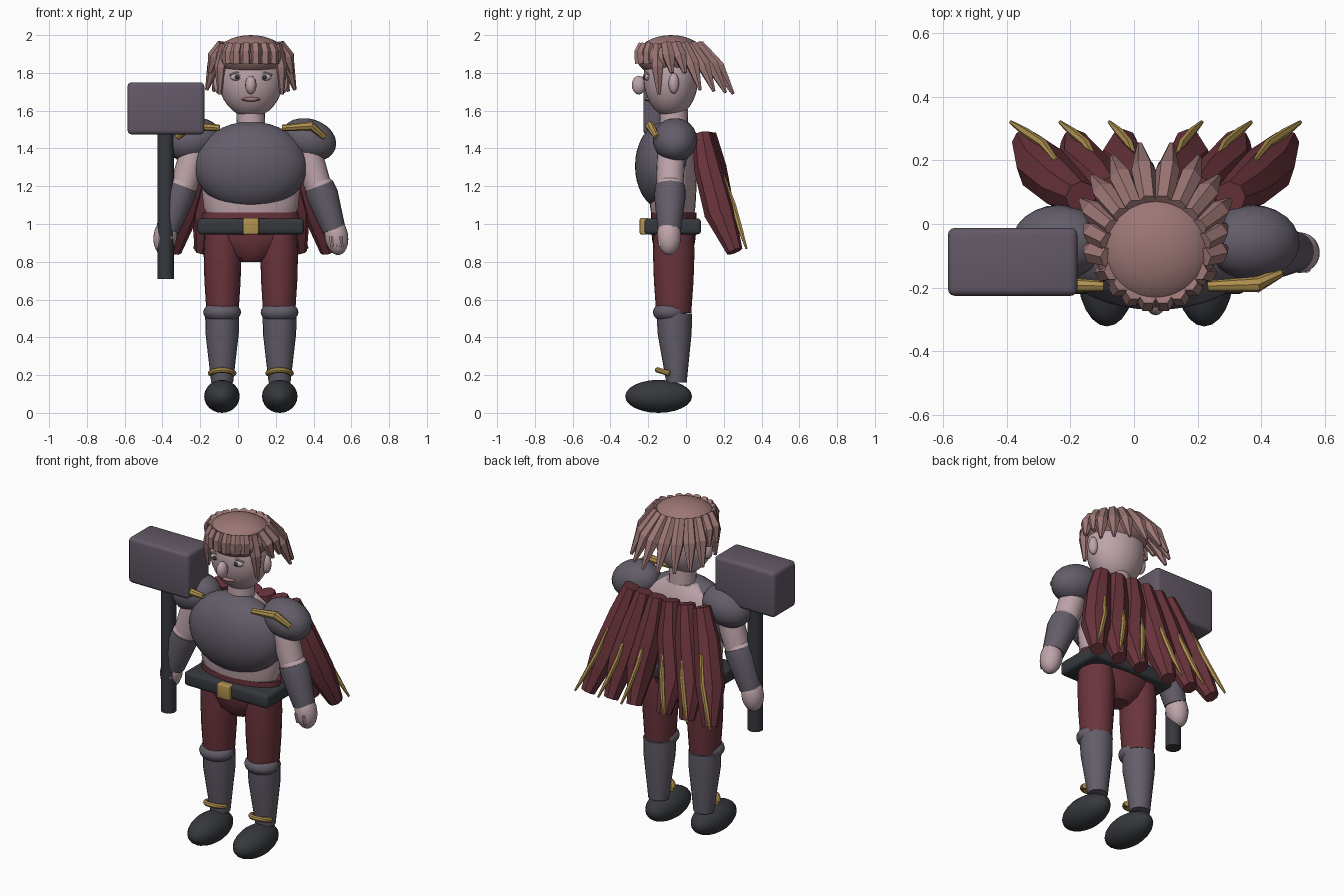
import bpy, bmesh, math
from mathutils import Vector, Matrix

if "Cube" in bpy.data.objects:
    bpy.data.objects.remove(bpy.data.objects["Cube"])

CX = 0.068  # the figure's own mirror line


def material(name, r, g, b):
    m = bpy.data.materials.new(name)
    lin = [((c / 255 + 0.055) / 1.055) ** 2.4 for c in (r, g, b)]
    m.diffuse_color = (*lin, 1)
    m.use_nodes = True
    m.node_tree.nodes["Principled BSDF"].inputs["Base Color"].default_value = m.diffuse_color
    return m


SKIN = material("skin", 190, 164, 170)
HAIR = material("hair_brown", 156, 118, 117)
STEEL = material("steel", 99, 93, 105)
IRON = material("hammer_iron", 98, 88, 102)
CLOTH = material("maroon_cloth", 106, 52, 60)
GOLD = material("gold", 176, 146, 80)
BLACK = material("black_leather", 54, 56, 61)
WHITE = material("eye_white", 190, 172, 176)


def finish(name, bm, mat, smooth=True):
    bmesh.ops.recalc_face_normals(bm, faces=bm.faces)
    me = bpy.data.meshes.new(name)
    bm.to_mesh(me)
    bm.free()
    ob = bpy.data.objects.new(name, me)
    bpy.context.collection.objects.link(ob)
    me.materials.append(mat)
    if smooth:
        bpy.ops.object.select_all(action='DESELECT')
        ob.select_set(True)
        bpy.context.view_layer.objects.active = ob
        bpy.ops.object.shade_smooth_by_angle(angle=math.radians(40))
    return ob


def ball(name, loc, size, mat, tilt=0, seg=24):
    """Ellipsoid with half-sizes, optionally tilted about y."""
    bm = bmesh.new()
    bmesh.ops.create_uvsphere(bm, u_segments=seg, v_segments=seg // 2, radius=1)
    bm.transform(Matrix.Translation(loc) @ Matrix.Rotation(tilt, 4, 'Y') @ Matrix.Diagonal((*size, 1)))
    return finish(name, bm, mat)


def tube(name, pts, radii, mat, sides=20, smooth=True):
    """Closed tube along points; each radius is a number or (u, v) pair."""
    bm = bmesh.new()
    pts = [Vector(p) for p in pts]
    rings = []
    for i, p in enumerate(pts):
        t = (pts[min(i + 1, len(pts) - 1)] - pts[max(i - 1, 0)]).normalized()
        u = Vector((0, 1, 0)).cross(t).normalized()
        v = t.cross(u)
        r = radii[i]
        ru, rv = r if isinstance(r, tuple) else (r, r)
        ang = [2 * math.pi * k / sides for k in range(sides)]
        rings.append([bm.verts.new(p + u * ru * math.cos(a) + v * rv * math.sin(a)) for a in ang])
    for a, b in zip(rings, rings[1:]):
        for k in range(sides):
            j = (k + 1) % sides
            bm.faces.new((a[k], a[j], b[j], b[k]))
    bm.faces.new(rings[0])
    bm.faces.new(rings[-1])
    return finish(name, bm, mat, smooth)


def box(name, lo, hi, mat, bevel):
    bm = bmesh.new()
    bmesh.ops.create_cube(bm, size=1)
    lo, hi = Vector(lo), Vector(hi)
    bm.transform(Matrix.Translation((lo + hi) / 2) @ Matrix.Diagonal((*(hi - lo), 1)))
    bmesh.ops.bevel(bm, geom=bm.edges[:], offset=bevel, segments=3, profile=0.5, affect='EDGES')
    return finish(name, bm, mat)


# Torso, breastplate, neck
tube("torso", [(CX, -0.07, z) for z in (1.03, 1.09, 1.18, 1.3, 1.44, 1.52)],
     [(.225, .11), (.25, .12), (.26, .125), (.265, .125), (.225, .12), (.1, .08)], SKIN, 28)
ball("breastplate", (CX, -0.11, 1.307), (0.3, 0.16, 0.235), STEEL, seg=36)
tube("neck", [(CX, -0.065, 1.46), (CX, -0.065, 1.62)], [.078, .074], SKIN)

# Hips, belt, buckle
tube("hips", [(CX, -0.065, z) for z in (0.8, 0.84, 0.92, 0.98, 1.06)],
     [(.07, .06), (.13, .1), (.235, .115), (.26, .12), (.255, .12)], CLOTH, 28)
box("belt", (-0.214, -0.22, 0.945), (0.35, 0.08, 1.03), BLACK, 0.02)
box("buckle", (CX - .042, -0.245, 0.945), (CX + .042, -0.2, 1.032), GOLD, 0.008)

# Head and face
ball("head", (CX, -0.08, 1.775), (0.173, 0.145, 0.21), SKIN, seg=32)
ball("nose", (CX, -0.25, 1.735), (0.03, 0.037, 0.05), SKIN, seg=16)
ball("mouth", (CX, -0.198, 1.66), (0.05, 0.02, 0.012), HAIR, seg=16)
for s in (-1, 1):
    ball("ear", (CX + s * 0.17, -0.065, 1.745), (0.028, 0.028, 0.055), SKIN, seg=16)
    ball("eye", (CX + s * 0.073, -0.204, 1.777), (0.036, 0.016, 0.019), WHITE, seg=16)
    ball("pupil", (CX + s * 0.072, -0.22, 1.777), (0.012, 0.01, 0.012), BLACK, seg=12)
    tube("eyelid", [(CX + s * a, -0.208 + .25 * abs(a - .07), z) for a, z in
                    ((.032, 1.79), (.07, 1.802), (.112, 1.79))], [.004, .007, .004], SKIN, 8)

# Hair: crown cap and a ring of strands; short fringe, sideburns, swept back
ball("hair_cap", (CX, -0.08, 1.885), (0.19, 0.182, 0.115), HAIR, seg=32)
COUNT = 20
for i in range(COUNT):
    a = (i + 0.5) * 2 * math.pi / COUNT
    deg = math.degrees(min(a, 2 * math.pi - a))
    d = Vector((math.sin(a), math.cos(a), 0))
    root = Vector((CX, -0.08, 1.95)) + d * 0.15
    if deg > 125:  # fringe
        reach, z, sweep, radii = .165, 1.85, 0, [.027, .03, .032]
    elif deg > 110:  # sideburn
        reach, z, sweep, radii = .185, 1.685, .02, [.03, .034, .01]
    elif deg > 75:  # above the ear
        reach, z, sweep, radii = .22, 1.80, .04, [.032, .036, .012]
    else:  # long back strands
        k = deg / 75
        reach, z, sweep, radii = .325 - .075 * k, 1.685 + .03 * k, .015 + .025 * k, [.03, .038, .009]
    tip = Vector((CX, -0.08 + sweep, z)) + d * reach
    mid = root.lerp(tip, 0.5) + d * 0.012 + Vector((0, 0, 0.012))
    tube("hair_strand", [root, mid, tip], radii, HAIR, 6, smooth=False)

# Limbs, mirrored about the figure's centre
for s in (-1, 1):
    def P(x, y, z):
        return (CX + s * x, y, z)

    # Shoulder guard and gold trim
    ball("shoulder_guard", P(0.305, -0.058, 1.445), (0.15, 0.118, 0.112), STEEL, s * 0.3)
    tube("shoulder_trim", [P(.165, -.195, 1.508), P(.32, -.19, 1.52), P(.39, -.155, 1.46)],
         [.017, .025, .016], GOLD, 8)
    # Arm, bracer, hand
    tube("upper_arm", [P(.29, -.08, 1.42), P(.325, -.082, 1.3), P(.365, -.085, 1.17)],
         [.07, .074, .07], SKIN)
    ball("elbow", P(.365, -.085, 1.2), (.078, .074, .06), SKIN)
    tube("bracer", [P(.36, -.085, 1.2), P(.38, -.085, 1.15), P(.44, -.088, .97)],
         [.08, .084, .062], STEEL)
    ball("hand", P(.453, -.09, .935), (.062, .064, .1), SKIN, -s * 0.15)
    for k in range(3):
        tube("finger", [P(.425 + k * .025, -.14, .935), P(.43 + k * .025, -.135, .88)],
             [.014, .01], SKIN, 8)
    # Leg, greave, boot
    tube("thigh", [P(.15, -.065, z) for z in (.96, .85, .7, .53)],
         [(.095, .105), (.1, .11), (.096, .105), (.085, .093)], CLOTH)
    ball("knee_guard", P(.152, -.085, .533), (.1, .09, .058), STEEL)
    tube("greave", [P(.152, -.062, .525), P(.152, -.06, .42), P(.152, -.05, .16)],
         [(.09, .094), (.088, .09), (.058, .054)], STEEL)
    arc = [math.radians(q) for q in range(-75, 76, 15)]
    tube("ankle_band", [P(.152 + .064 * math.sin(q), -.065 - .085 * math.cos(q),
                          .202 + .025 * math.cos(q)) for q in arc], [.015] * len(arc), GOLD, 8)
    ball("boot", P(.153, -.145, .0875), (.094, .177, .0875), BLACK)

    # Cape: three tapered folds each side, with a gold edging
    for top, end, top_y in ((.045, .1, .11), (.14, .255, .1), (.235, .41, .085)):
        mx = (top + end) / 2
        tube("cape_fold", [P(top, top_y, 1.475), P(top * .7 + end * .3, top_y + .03, 1.3),
                           P(mx + .035, .178, 1.06), P(end, .258, .855)],
             [.05, .074, .082, .043], CLOTH, 8)
        tube("cape_edging", [P(mx - .01, .2, 1.25), P(mx * .65 + end * .35, .252, 1.1),
                             P(mx * .25 + end * .75 + .02, .288, .97), P(end + .045, .32, .87)],
             [.008, .014, .014, .006], GOLD, 6)

# War hammer
tube("hammer_handle", [(-.383, -.12, .71), (-.383, -.12, 1.55)], [.043, .043], BLACK, 16)
box("hammer_head", (-.585, -.226, 1.474), (-.178, -.012, 1.75), IRON, 0.022)
